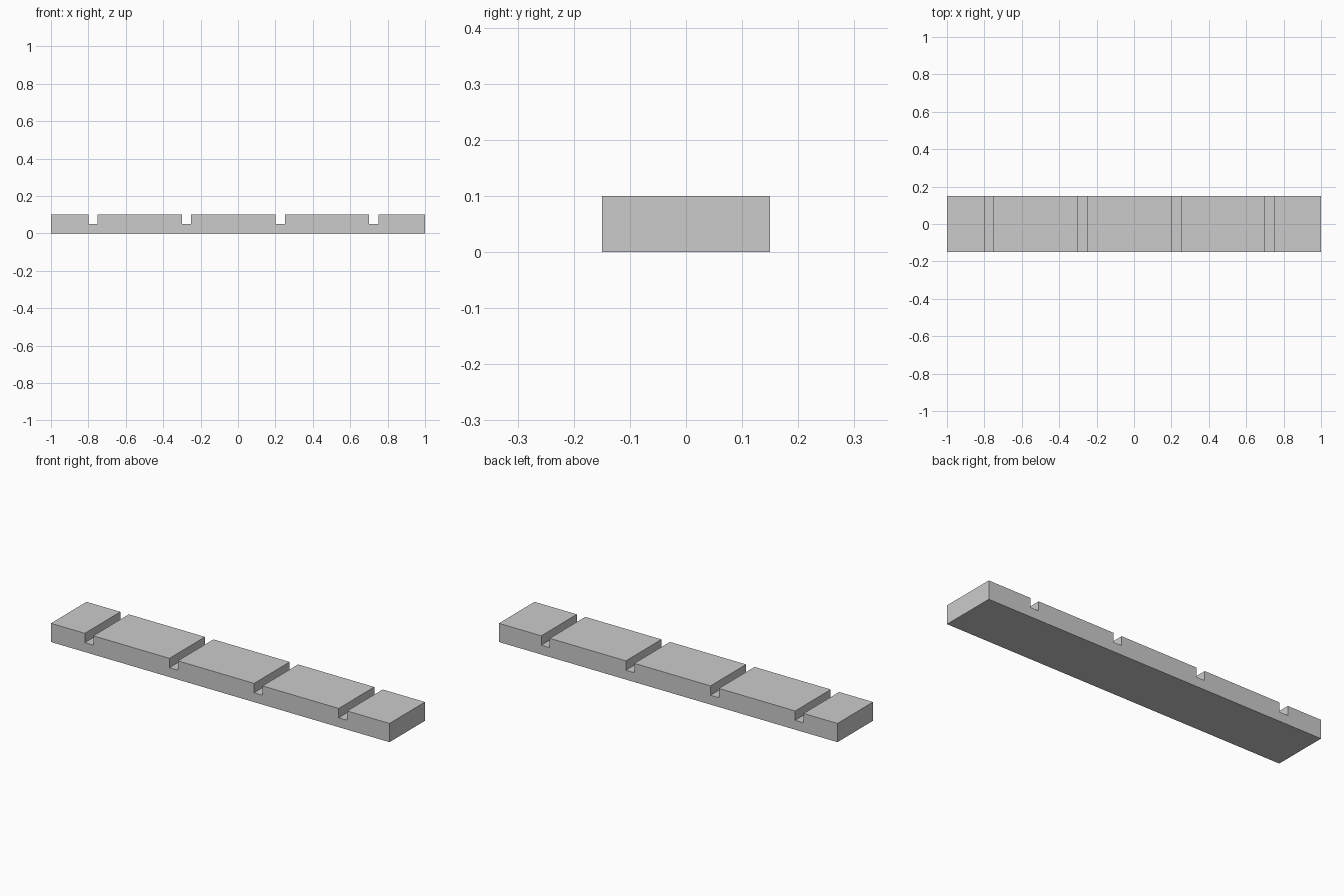
import bpy, bmesh

if "Cube" in bpy.data.objects:
    bpy.data.objects.remove(bpy.data.objects["Cube"])

LENGTH, WIDTH, HEIGHT = 2.0, 0.30, 0.10
GROOVE_W, GROOVE_FLOOR = 0.05, 0.05
GROOVE_STARTS = [-0.8 + 0.5 * i for i in range(4)]

grey = bpy.data.materials.new("light grey")
grey.diffuse_color = (0.6, 0.6, 0.6, 1)
grey.use_nodes = True
grey.node_tree.nodes["Principled BSDF"].inputs["Base Color"].default_value = grey.diffuse_color

# Side profile of the plank: flat bottom, four square grooves in the top
profile = [(LENGTH / 2, 0), (LENGTH / 2, HEIGHT)]
for x in reversed(GROOVE_STARTS):
    profile += [(x + GROOVE_W, HEIGHT), (x + GROOVE_W, GROOVE_FLOOR),
                (x, GROOVE_FLOOR), (x, HEIGHT)]
profile += [(-LENGTH / 2, HEIGHT), (-LENGTH / 2, 0)]

# Extrude the profile across the width
bm = bmesh.new()
face = bm.faces.new([bm.verts.new((x, -WIDTH / 2, z)) for x, z in profile])
ext = bmesh.ops.extrude_face_region(bm, geom=[face], use_keep_orig=True)
verts = [g for g in ext["geom"] if isinstance(g, bmesh.types.BMVert)]
bmesh.ops.translate(bm, verts=verts, vec=(0, WIDTH, 0))
bmesh.ops.recalc_face_normals(bm, faces=bm.faces)

mesh = bpy.data.meshes.new("grooved_plank")
bm.to_mesh(mesh)
bm.free()
mesh.materials.append(grey)
plank = bpy.data.objects.new("grooved_plank", mesh)
bpy.context.collection.objects.link(plank)
